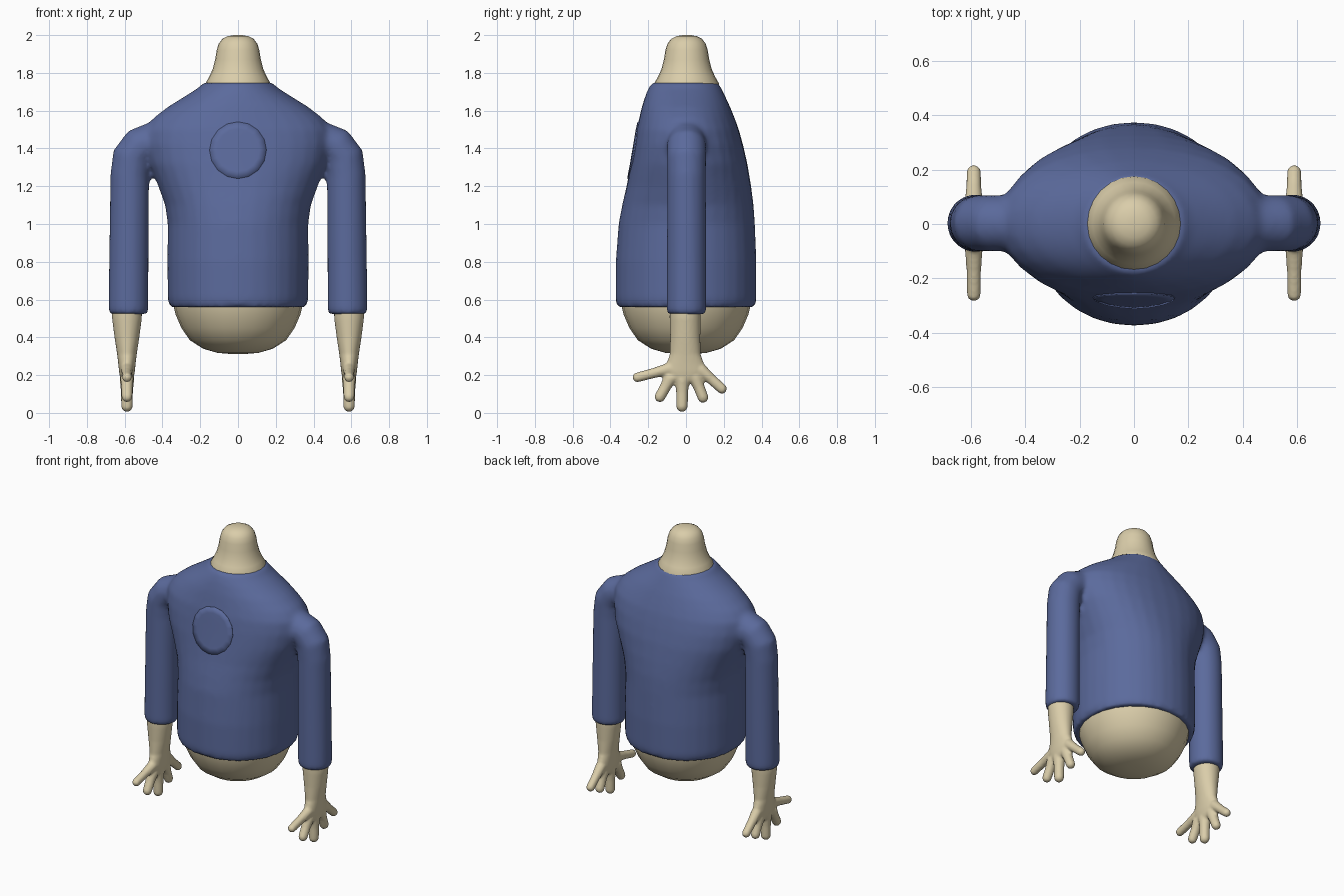
import bpy, bmesh
from math import cos, sin, pi
from mathutils import Vector, Matrix

if "Cube" in bpy.data.objects:
    bpy.data.objects.remove(bpy.data.objects["Cube"])


def material(name, color):
    m = bpy.data.materials.new(name)
    m.diffuse_color = color
    m.use_nodes = True
    m.node_tree.nodes["Principled BSDF"].inputs["Base Color"].default_value = m.diffuse_color
    return m


BLUE = material("blue_cloth", (0.105, 0.145, 0.335, 1))
SKIN = material("skin", (0.70, 0.61, 0.40, 1))


def loft(bm, rings):
    """Closed skin over a list of point rings."""
    vs = [[bm.verts.new(p) for p in r] for r in rings]
    n = len(vs[0])
    faces = [bm.faces.new((a[i], a[(i + 1) % n], b[(i + 1) % n], b[i]))
             for a, b in zip(vs, vs[1:]) for i in range(n)]
    faces += [bm.faces.new(vs[0]), bm.faces.new(vs[-1])]
    bmesh.ops.recalc_face_normals(bm, faces=faces)


def section(z, rx, front, back, power=2.0, n=32):
    """Horizontal superellipse with separate front and back depth."""
    ring = []
    for i in range(n):
        c, s = cos(2 * pi * i / n), sin(2 * pi * i / n)
        x = rx * abs(c) ** (2 / power) * (1 if c > 0 else -1)
        y = abs(s) ** (2 / power) * (back if s > 0 else -front)
        ring.append((x, y, z))
    return ring


def tube(bm, points, radii, side, n=16):
    """Sweep ellipses (across, along side) through points."""
    pts = [Vector(p) for p in points]
    b = Vector(side)
    rings = []
    for i, p in enumerate(pts):
        t = (pts[min(i + 1, len(pts) - 1)] - pts[max(i - 1, 0)]).normalized()
        a = t.cross(b).normalized()
        ra, rb = radii[i]
        rings.append([p + a * ra * cos(2 * pi * k / n) + b * rb * sin(2 * pi * k / n)
                      for k in range(n)])
    loft(bm, rings)


def finish(name, bm, mat, voxel=None, smooth=4):
    me = bpy.data.meshes.new(name)
    bm.to_mesh(me)
    bm.free()
    me.materials.append(mat)
    for p in me.polygons:
        p.use_smooth = True
    ob = bpy.data.objects.new(name, me)
    bpy.context.collection.objects.link(ob)
    if voxel:
        r = ob.modifiers.new("fuse", 'REMESH')
        r.mode = 'VOXEL'
        r.voxel_size = voxel
        r.use_smooth_shade = True
        s = ob.modifiers.new("soften", 'SMOOTH')
        s.factor = 0.5
        s.iterations = smooth
    return ob


# Sweater: torso and both sleeves fused into one surface
bm = bmesh.new()
torso = [(0.56, 0.362, 0.365, 0.365, 2.1), (0.60, 0.372, 0.373, 0.373, 2.1),
         (0.80, 0.374, 0.372, 0.373, 2.1), (1.00, 0.372, 0.357, 0.365, 2.1),
         (1.10, 0.386, 0.338, 0.358, 2.15), (1.20, 0.422, 0.315, 0.345, 2.2),
         (1.32, 0.470, 0.292, 0.325, 2.25), (1.42, 0.492, 0.275, 0.302, 2.2),
         (1.50, 0.490, 0.262, 0.280, 2.1), (1.56, 0.450, 0.248, 0.258, 2.0),
         (1.62, 0.372, 0.234, 0.234, 2.0), (1.68, 0.275, 0.215, 0.206, 2.0),
         (1.72, 0.212, 0.198, 0.186, 2.0), (1.748, 0.182, 0.180, 0.172, 2.0)]
loft(bm, [section(*s) for s in torso])
sleeve = [(0.33, 1.46), (0.45, 1.437), (0.52, 1.41), (0.562, 1.355), (0.573, 1.26),
          (0.576, 1.0), (0.580, 0.60), (0.580, 0.54), (0.580, 0.522)]
radii = [0.10, 0.102, 0.104, 0.104, 0.103, 0.104, 0.106, 0.106, 0.098]
for sx in (-1, 1):
    tube(bm, [(sx * x, 0.003, z) for x, z in sleeve], [(r, r) for r in radii], (0, 1, 0), 24)
sweater = finish("sweater", bm, BLUE, 0.016, 6)

# Plain round chest patch that follows the sweater
bm = bmesh.new()
bmesh.ops.create_circle(bm, cap_ends=True, cap_tris=True, segments=16, radius=0.15,
                        matrix=Matrix.Translation((0, -0.6, 1.39)) @ Matrix.Rotation(pi / 2, 4, 'X'))
bmesh.ops.subdivide_edges(bm, edges=bm.edges[:], cuts=3, use_grid_fill=True)
patch = finish("chest_patch", bm, BLUE)
w = patch.modifiers.new("wrap", 'SHRINKWRAP')
w.target = sweater
w.wrap_method = 'PROJECT'
w.use_project_y = True
w.use_positive_direction = True
t = patch.modifiers.new("thickness", 'SOLIDIFY')
t.thickness = 0.01
t.offset = 0

# Neck stump
bm = bmesh.new()
neck = [(1.70, 0.178), (1.745, 0.172), (1.78, 0.152), (1.82, 0.134), (1.87, 0.121),
        (1.92, 0.113), (1.955, 0.102), (1.98, 0.083), (1.994, 0.055), (2.0, 0.022)]
loft(bm, [section(z, r, r - 0.004, r + 0.002, n=24) for z, r in neck])
finish("neck", bm, SKIN)

# Rounded lower body
bm = bmesh.new()
belly = [(0.312, 0.04), (0.318, 0.11), (0.340, 0.185), (0.385, 0.255),
         (0.45, 0.300), (0.52, 0.330), (0.58, 0.345), (0.64, 0.348)]
loft(bm, [section(z, r, r, r, n=24) for z, r in belly])
finish("lower_body", bm, SKIN)

# Forearm, palm and spread fingers, mirrored to the other side
bm = bmesh.new()
X = 0.588
arm = [(0.64, 0.082, 0.082), (0.50, 0.079, 0.083), (0.40, 0.066, 0.080), (0.31, 0.052, 0.082),
       (0.26, 0.046, 0.100), (0.22, 0.042, 0.112), (0.185, 0.036, 0.098), (0.165, 0.028, 0.075)]
tube(bm, [(X, -0.004, z) for z, _, _ in arm], [(a, b) for _, a, b in arm], (0, 1, 0), 24)
fingers = [  # base y, z, tip y, z, tip radius
    (-0.08, 0.235, -0.258, 0.188, 0.026), (-0.080, 0.19, -0.138, 0.085, 0.029),
    (-0.020, 0.18, -0.021, 0.036, 0.031), (0.048, 0.19, 0.090, 0.082, 0.029),
    (0.075, 0.23, 0.190, 0.128, 0.027)]
for y0, z0, y1, z1, r in fingers:
    tube(bm, [(X, y0, z0), (X, (y0 + y1) / 2, (z0 + z1) / 2), (X, y1, z1)],
         [(r + 0.008, r + 0.008), (r + 0.001, r + 0.001), (r, r)], (1, 0, 0))
    bmesh.ops.create_uvsphere(bm, u_segments=16, v_segments=10, radius=r,
                              matrix=Matrix.Translation((X, y1, z1)))
hand = finish("forearm_and_hand", bm, SKIN, 0.008, 5)
hand.modifiers.new("other_side", 'MIRROR')
